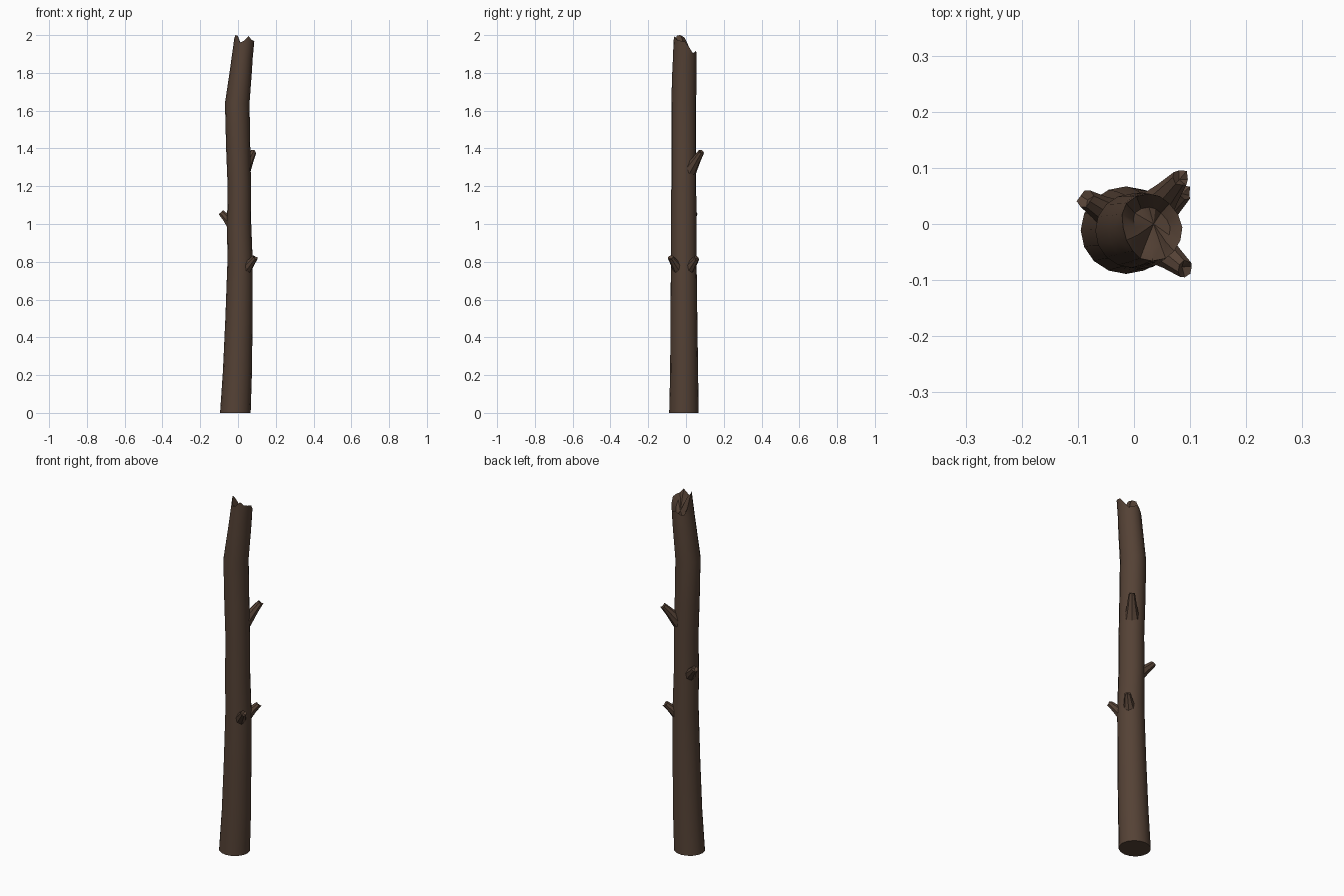
import bpy, bmesh, math, random
from mathutils import Vector

if "Cube" in bpy.data.objects:
    bpy.data.objects.remove(bpy.data.objects["Cube"])
random.seed(4)

bark = bpy.data.materials.new("dark_brown_bark")
bark.diffuse_color = (0.09, 0.054, 0.036, 1)
bark.use_nodes = True
bark.node_tree.nodes["Principled BSDF"].inputs["Base Color"].default_value = bark.diffuse_color


def ring(bm, pts):
    return [bm.verts.new(p) for p in pts]


def bridge(bm, a, b):
    n = len(a)
    for i in range(n):
        bm.faces.new((a[i], a[(i + 1) % n], b[(i + 1) % n], b[i]))


def fan(bm, loop, tip):
    c = bm.verts.new(tip)
    for i in range(len(loop)):
        bm.faces.new((loop[i], loop[(i + 1) % len(loop)], c))


def finish(bm, name):
    bmesh.ops.recalc_face_normals(bm, faces=bm.faces)
    me = bpy.data.meshes.new(name)
    bm.to_mesh(me)
    bm.free()
    ob = bpy.data.objects.new(name, me)
    bpy.context.collection.objects.link(ob)
    me.materials.append(bark)
    bpy.ops.object.select_all(action='DESELECT')
    ob.select_set(True)
    bpy.context.view_layer.objects.active = ob
    bpy.ops.object.shade_smooth_by_angle(angle=math.radians(32))
    return ob


# trunk: crooked loft, each row is z, centre x, centre y, radius x, radius y
N = 16
rows = [(0, -0.014, -0.011, 0.081, 0.078), (0.22, -0.003, -0.010, 0.077, 0.074),
        (0.5, 0.005, -0.011, 0.072, 0.071), (0.8, 0.011, -0.012, 0.067, 0.068),
        (1.0, 0.006, -0.012, 0.064, 0.067), (1.2, 0.007, -0.012, 0.062, 0.066),
        (1.4, 0.001, -0.012, 0.064, 0.066), (1.64, -0.004, -0.012, 0.065, 0.066),
        (1.8, 0.014, -0.009, 0.059, 0.064), (1.88, 0.022, -0.007, 0.056, 0.062)]
dirs = [(math.cos(2 * math.pi * i / N), math.sin(2 * math.pi * i / N)) for i in range(N)]
bm = bmesh.new()
loops = [ring(bm, [(cx + rx * c, cy + ry * s, z) for c, s in dirs])
         for z, cx, cy, rx, ry in rows]
# snapped rim, high at the front and low at the back
rim_z = [1.965, 1.935, 1.905, 1.91, 1.92, 1.905, 1.90, 1.935,
         1.985, 2.0, 1.998, 1.96, 1.97, 1.995, 1.975, 1.97]


def rim(k, drop):
    pts = []
    for (c, s), z in zip(dirs, rim_z):
        t = (z - 1.88) * 0.12
        pts.append((0.022 + t + 0.054 * k * c, -0.006 + 0.06 * k * s, z - drop * random.uniform(0.6, 1.4)))
    return pts


loops.append(ring(bm, rim(1, 0)))
# the broken wood inside the rim
loops.append(ring(bm, rim(0.6, 0.035)))
for a, b in zip(loops, loops[1:]):
    bridge(bm, a, b)
fan(bm, loops[-1], (0.035, 0.0, 1.90))
bm.faces.new(loops[0])
finish(bm, "trunk")


# broken branch stubs: flared base inside the trunk, slanted jagged tip
def stub(name, base, tip, r0, r1, n=8):
    base, tip = Vector(base), Vector(tip)
    d = (tip - base).normalized()
    u = d.cross(Vector((0, 0, 1))).normalized()
    v = u.cross(d)
    bm = bmesh.new()
    prev = first = None
    for t, r in ((0, r0), (0.55, (r0 + r1) / 2 - 0.003), (1, r1)):
        c = base.lerp(tip, t)
        pts = []
        for i in range(n):
            a = 2 * math.pi * i / n
            j = random.uniform(-0.008, 0.005) if t == 1 else 0
            pts.append(c + (u * math.cos(a) + v * math.sin(a)) * r + d * j)
        cur = ring(bm, pts)
        if prev:
            bridge(bm, prev, cur)
        else:
            first = cur
        prev = cur
    fan(bm, prev, tip - d * 0.008)
    bm.faces.new(first)
    finish(bm, name)


stub("front_right_stub", (0.035, -0.035, 0.755), (0.09, -0.08, 0.822), 0.036, 0.016)
stub("back_right_low_stub", (0.035, 0.01, 0.755), (0.09, 0.058, 0.822), 0.036, 0.016)
stub("back_right_high_stub", (0.03, 0.02, 1.285), (0.084, 0.083, 1.385), 0.038, 0.016)
stub("left_stub", (-0.03, 0.01, 1.0), (-0.088, 0.046, 1.06), 0.034, 0.017)
